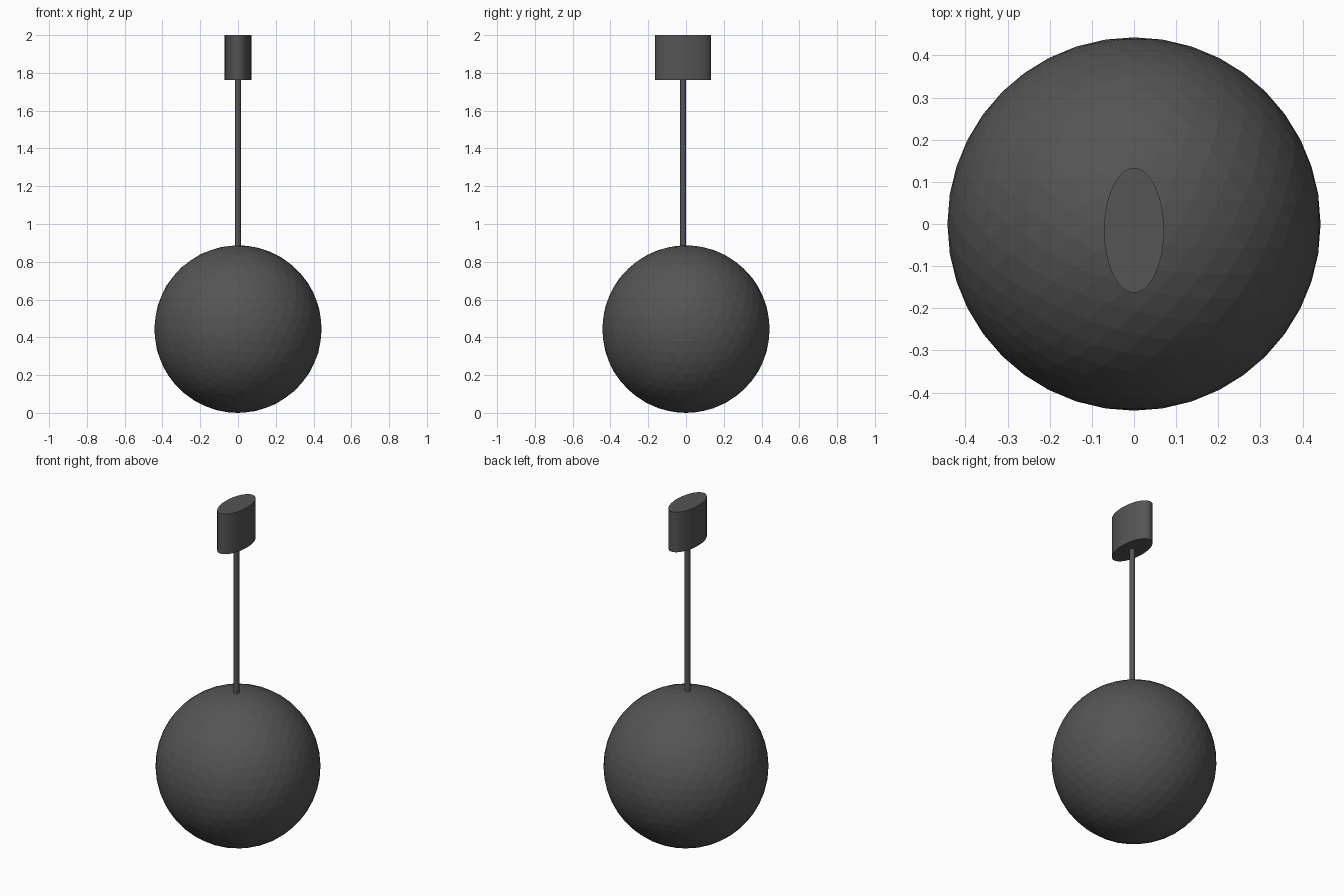
import bpy, math

if "Cube" in bpy.data.objects:
    bpy.data.objects.remove(bpy.data.objects["Cube"])

Y = -0.015  # the fittings hang slightly off centre

# Dark finish shared by all parts
dark = bpy.data.materials.new("dark_finish")
dark.diffuse_color = (0.09, 0.09, 0.09, 1)
dark.use_nodes = True
dark.node_tree.nodes["Principled BSDF"].inputs["Base Color"].default_value = dark.diffuse_color


def finish(name, scale, smooth=True):
    ob = bpy.context.object
    ob.name = name
    ob.scale = scale
    ob.data.materials.append(dark)
    bpy.ops.object.transform_apply(location=False, rotation=False, scale=True)
    if smooth:
        bpy.ops.object.shade_smooth_by_angle(angle=math.radians(35))


def cylinder(name, rx, ry, z0, z1, sides):
    bpy.ops.mesh.primitive_cylinder_add(vertices=sides, radius=1, depth=1,
                                        location=(0, Y, (z0 + z1) / 2))
    finish(name, (rx, ry, z1 - z0))


# Round globe shade with fine facets
bpy.ops.mesh.primitive_ico_sphere_add(subdivisions=4, radius=1, location=(0, 0, 0.4435))
finish("globe", (0.443, 0.443, 0.4435), smooth=False)

# Thin hanging rod, sunk just into the globe and the canopy
cylinder("rod", 0.0155, 0.0155, 0.87, 1.775, 24)

# Oval ceiling canopy
cylinder("canopy", 0.071, 0.148, 1.763, 2.0, 64)
